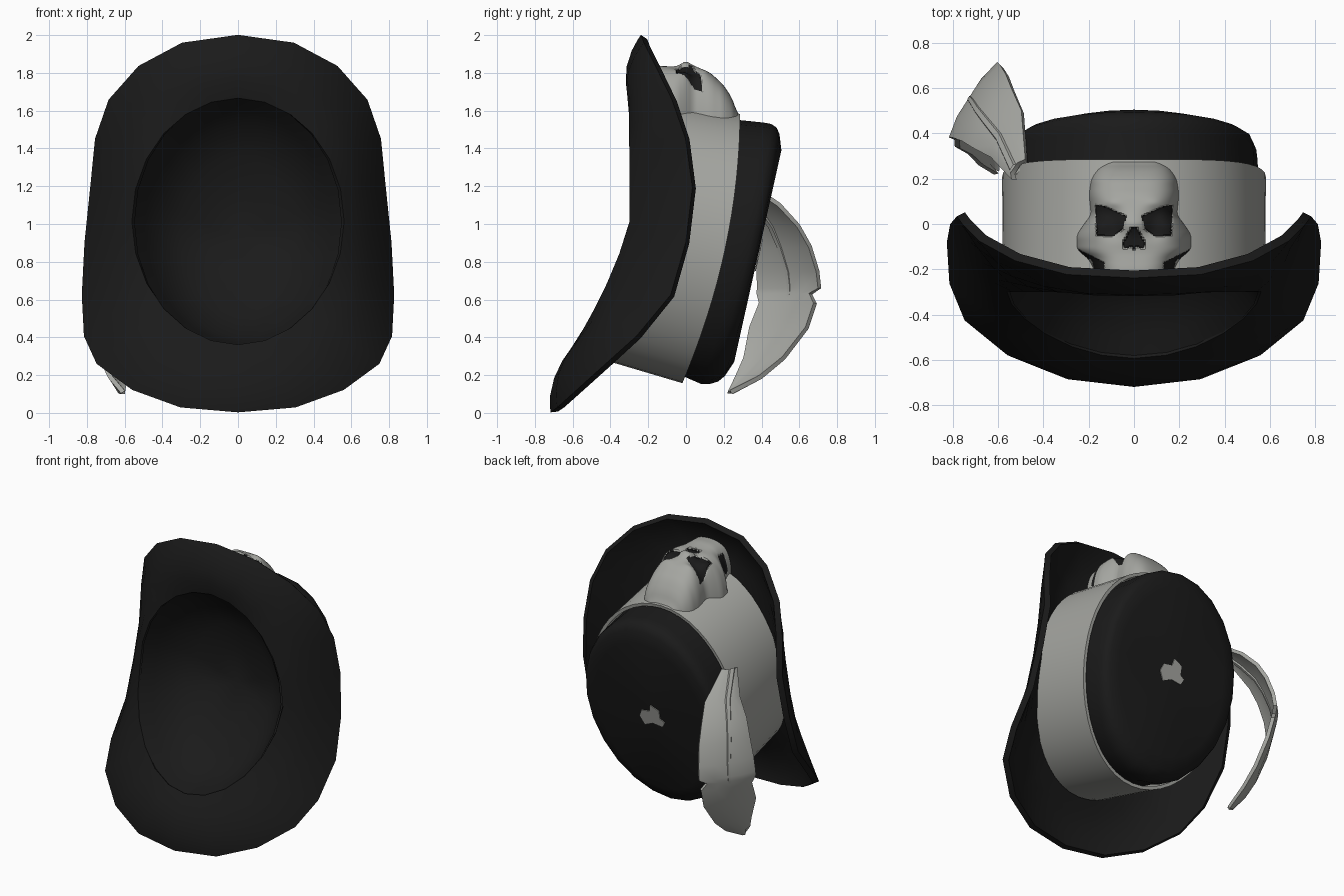
import bpy, bmesh, math
from mathutils import Vector

if "Cube" in bpy.data.objects:
    bpy.data.objects.remove(bpy.data.objects["Cube"])


def material(name, rgb):
    m = bpy.data.materials.new(name)
    m.diffuse_color = (*rgb, 1)
    m.use_nodes = True
    m.node_tree.nodes["Principled BSDF"].inputs["Base Color"].default_value = m.diffuse_color
    return m


DARK = material("black felt", (0.0105, 0.0105, 0.0105))
GRAY = material("pale gray", (0.375, 0.38, 0.355))


def make(name, verts, faces, mats, solid=0, offset=0):
    me = bpy.data.meshes.new(name)
    me.from_pydata([tuple(v) for v in verts], [], faces)
    bm = bmesh.new()
    bm.from_mesh(me)
    bmesh.ops.recalc_face_normals(bm, faces=bm.faces)
    bm.to_mesh(me)
    bm.free()
    ob = bpy.data.objects.new(name, me)
    bpy.context.collection.objects.link(ob)
    for m in mats:
        me.materials.append(m)
    if solid:
        mod = ob.modifiers.new("thickness", "SOLIDIFY")
        mod.thickness, mod.offset = solid, offset
    return ob


def loft(rings, cap=None, closed=True):
    n = len(rings[0])
    verts = [v for r in rings for v in r]
    faces = []
    for i in range(len(rings) - 1):
        for j in range(n if closed else n - 1):
            k = (j + 1) % n
            faces.append((i * n + j, i * n + k, (i + 1) * n + k, (i + 1) * n + j))
    if cap:
        verts.append(cap)
        b = (len(rings) - 1) * n
        faces += [(b + j, b + (j + 1) % n, len(verts) - 1) for j in range(n)]
    return verts, faces


def oval(mid, half, w, a, b, d, n=24):
    """Upright oval ring, its depth bent by a quadratic of height."""
    pts = []
    for i in range(n):
        t = math.pi - 2 * math.pi * i / n
        c, s = math.cos(t), math.sin(t)
        pts.append(Vector((w * s, a + b * c + d * c * c, mid + half * c)))
    return pts


def lerp(table, key):
    """Linear lookup in rows sorted by falling first value."""
    for p, q in zip(table, table[1:]):
        if key >= q[0]:
            f = max(0, (p[0] - key) / (p[0] - q[0]))
            return [u + (v - u) * f for u, v in zip(p, q)]
    return table[-1]


def opening(mid=1.01, half=0.66, w=0.55, push=0.0, sag=1.0):
    """Oval that is level above its middle and sweeps forward below it."""
    ring = oval(mid, half, w, 0, 0, 0)
    for p in ring:
        c = min(0, (p.z - mid) / half)
        p.y = push - .30 + sag * (.18 * c - .115 * c * c)
    return ring


# Brim: curled sheet between the opening and the outer edge
half_edge = [(0, -.715, .005), (.30, -.68, .03), (.55, -.58, .12), (.735, -.43, .255),
             (.80, -.27, .40), (.81, -.09, .62), (.795, -.01, .9), (.765, .025, 1.19),
             (.74, -.01, 1.45), (.67, -.08, 1.655), (.515, -.165, 1.83),
             (.29, -.225, 1.95), (0, -.24, 1.99)]
edge = [Vector(p) for p in half_edge]
edge += [Vector((-x, y, z)) for x, y, z in half_edge[-2:0:-1]]
rings = []
for f in (0, 0.25, 0.5, 0.75, 0.92, 1):
    rings.append([p.lerp(q, f) + Vector((0, 0.018 - 0.17 * f * (1 - f), 0))
                  for p, q in zip(opening(), edge)])
make("brim", *loft(rings), [DARK], 0.04)

# Crown: tilted tube with a rounded end
crown_rings = [opening(push=0.02)] + [oval(*r) for r in (
    (.87, .68, .55, .215, .145, -.075),
    (.845, .692, .545, .29, .165, -.045),
    (.842, .688, .54, .33, .16, -.04),
    (.838, .672, .527, .36, .155, -.035),
    (.835, .64, .50, .375, .145, -.025),
    (.83, .56, .43, .38, .125, 0))]
make("crown", *loft(crown_rings, Vector((0, .38, .83))), [DARK])

# Lining: soft shallow bowl inside the opening
lining_rings = [
    opening(),
    opening(.99, .62, .495, .08, .95),
    opening(.96, .56, .42, .18, .85),
    opening(.94, .42, .31, .25, .6),
    opening(.93, .22, .16, .29, .3)]
lining = make("lining", *loft(lining_rings, Vector((0, 0, .93))), [DARK])
lining.data.flip_normals()

# Band: wide wrap around the crown
A = (1.01, .66, .55, -.31, .15, -.13)
B = (.87, .69, .555, .208, .15, -.074)
band_rings = []
for f in (0.06, 0.35, 0.7, 1):
    r = [p + (q - p) * f for p, q in zip(A, B)]
    r[1] += 0.012
    r[2] += 0.017
    band_rings.append(oval(*r, n=48))
make("band", *loft(band_rings), [GRAY], 0.022)

# Small pale patch on the crown end
patch = [(-.09, -.02), (-.07, .03), (-.01, .04), (0, .09), (.06, .06), (.06, 0),
         (.09, -.02), (.07, -.06), (0, -.05), (-.06, -.08)]
pv = [(-1.1 * u, .384 + .223 * v, .83 + v) for u, v in patch]
make("crown_patch", pv + [(0, .384, .83)],
     [(i, (i + 1) % 10, 10) for i in range(10)], [GRAY], 0.006)

# Skull: domed relief with sunken eyes, nose and cheek hollows
profile = [(.275, .10, 1.57), (.262, .14, 1.62), (.245, .16, 1.665), (.20, .19, 1.735),
           (.13, .20, 1.80), (.04, .19, 1.84), (0, .222, 1.865), (-.05, .255, 1.84),
           (-.12, .252, 1.835), (-.15, .205, 1.84), (-.20, .178, 1.85), (-.27, .17, 1.85)]
eye = [(.17, .085), (.12, .075), (.035, .035), (.045, -.02), (.09, -.055), (.165, -.05)]
nose = [(-.01, -.015), (.012, -.015), (.05, -.085), (.042, -.11), (.012, -.10),
        (0, -.115), (-.01, -.11)]
cheek = [(.25, -.11), (.13, -.17), (.13, -.225), (.17, -.225), (.185, -.16), (.25, -.14)]


def inside(x, y, poly):
    hit = False
    for (ax, ay), (bx, by) in zip(poly, poly[1:] + poly[:1]):
        if (ay > y) != (by > y) and x < ax + (y - ay) * (bx - ax) / (by - ay):
            hit = not hit
    return hit


def hollow(x, y):
    return any(inside(abs(x), y, p) for p in (eye, nose, cheek))


def band_top(x, y):
    f = (y + .29) / .575
    return 1.01 - .14 * f + (.67 + .03 * f) * math.sqrt(1 - (x / .57) ** 2)


ROWS, COLS = 100, 110
rows = []
for i in range(ROWS + 1):
    y = .275 - .545 * i / ROWS
    near = [lerp(profile, y + e) for e in (-.016, -.008, 0, .008, .016)]
    w = sum(p[1] for p in near) / 5
    h = sum(p[2] for p in near) / 5
    row = []
    for j in range(COLS + 1):
        u = math.sin(math.pi * (j / COLS - 0.5))
        x = w * u
        base = band_top(x, y) - .025
        z = base + max(0.01, h - base) * max(0, 1 - abs(u) ** 3) ** 0.5
        # brow ridge, soft sockets, then the hollow floors
        z += 0.012 * math.exp(-((y - .095) / .025) ** 2 - ((abs(x) - .10) / .05) ** 2)
        z -= 0.035 * math.exp(-((y - .005) / .06) ** 2 - ((abs(x) - .09) / .05) ** 2)
        if hollow(x, y):
            z -= 0.012
        row.append((x, y, z))
    rows.append(row)
skull = make("skull", *loft(rows, closed=False), [GRAY, DARK])
if sum(p.normal.z for p in skull.data.polygons) < 0:
    skull.data.flip_normals()
for p in skull.data.polygons:
    p.material_index = int(hollow(p.center.x, p.center.y))

# Feather: arched blade with notched edges and a raised midrib
spine = [(-.525, .24, 1.25, .06, .04), (-.59, .38, 1.10, .15, .09),
         (-.65, .455, .99, .18, .13), (-.685, .50, .88, .20, .15),
         (-.71, .54, .75, .20, .18), (-.72, .55, .66, .20, .19),
         (-.72, .548, .63, .145, .19), (-.715, .535, .58, .19, .16),
         (-.70, .50, .45, .18, .18), (-.68, .41, .29, .14, .11),
         (-.655, .33, .19, .09, .07), (-.62, .24, .11, .01, .01)]
side = Vector((.54, .84, 0))
out = Vector((-.84, .54, 0))
blade = []
for x, y, z, right, left in spine:
    c = Vector((x, y, z))
    blade.append([c + side * right - out * .02, c + side * right * .5, c,
                  c - side * left * .5, c - side * left - out * .02])
make("feather", *loft(blade, closed=False), [GRAY], 0.025)

rib = []
for i, (x, y, z, r, l) in enumerate(spine):
    t = 0.028 * (1 - i / 13)
    tangent = Vector(spine[min(i + 1, 11)][:3]) - Vector(spine[max(i - 1, 0)][:3])
    up = tangent.cross(side).normalized()
    rib.append([Vector((x, y, z)) + side * t * math.cos(k * math.pi / 3)
                + up * t * math.sin(k * math.pi / 3) for k in range(6)])
make("feather_rib", *loft(rib), [GRAY])

# Bake the thicknesses, then smooth shading with sharp rims
bpy.ops.object.select_all(action="SELECT")
bpy.context.view_layer.objects.active = skull
bpy.ops.object.convert(target="MESH")
bpy.ops.object.shade_smooth_by_angle(angle=math.radians(45))
